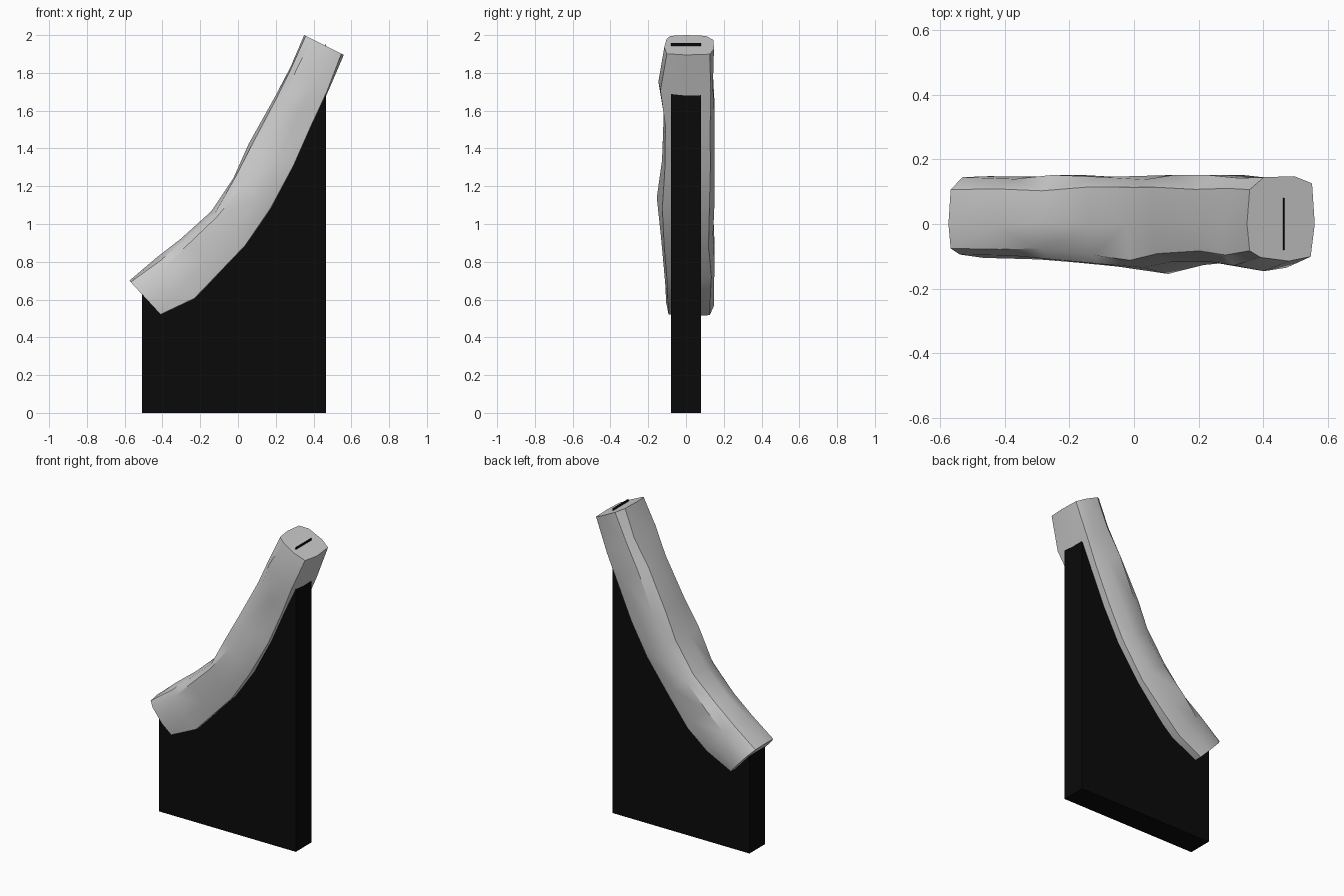
import bpy
import bmesh
import random
from mathutils import Vector

random.seed(4)
if "Cube" in bpy.data.objects:
    bpy.data.objects.remove(bpy.data.objects["Cube"], do_unlink=True)


def material(name, value):
    m = bpy.data.materials.new(name)
    m.use_nodes = True
    color = (value, value, value, 1)
    m.diffuse_color = color
    m.node_tree.nodes["Principled BSDF"].inputs["Base Color"].default_value = color
    return m


def finish(bm, name, mat):
    bmesh.ops.recalc_face_normals(bm, faces=bm.faces)
    mesh = bpy.data.meshes.new(name)
    bm.to_mesh(mesh)
    bm.free()
    obj = bpy.data.objects.new(name, mesh)
    mesh.materials.append(mat)
    bpy.context.collection.objects.link(obj)
    return obj


# Edges of the curved beam in the x-z plane, low end to high end
upper = [(-.575, .70), (-.43, .815), (-.30, .925), (-.14, 1.07), (-.02, 1.25),
         (.06, 1.42), (.19, 1.67), (.275, 1.84), (.35, 2.0)]
lower = [(-.40, .51), (-.22, .60), (-.10, .72), (.04, .88), (.19, 1.08),
         (.30, 1.30), (.40, 1.52), (.48, 1.69), (.56, 1.895)]
# Bulge of the front side at each station
front = [.105, .11, .115, .13, .15, .135, .125, .145, .115]
# Cross-section: fraction from lower to upper edge, share of the half depth
section = [(1, 0), (.96, -.72), (.8, -.9), (.38, -1), (.06, -.88),
           (0, 0), (.04, .85), (.3, 1), (.75, .98), (.96, .72)]

# Rough curved beam
bm = bmesh.new()
rings = []
last = len(upper) - 1
for i, (u, l, f) in enumerate(zip(upper, lower, front)):
    wobble = 0 if i in (0, last) else .009
    ring = []
    for t, s in section:
        p = Vector((l[0], 0, l[1])).lerp(Vector((u[0], 0, u[1])), t)
        p.y = s * (f if s < 0 else .148)
        # Shift each point a little along the beam and across it
        p += Vector([random.uniform(-wobble, wobble) for _ in range(3)])
        p.y = min(p.y, .152)
        ring.append(bm.verts.new(p))
    rings.append(ring)
n = len(section)
for a, b in zip(rings, rings[1:]):
    for k in range(n):
        j = (k + 1) % n
        bm.faces.new((a[k], a[j], b[j], b[k]))
bm.faces.new(rings[0])
bm.faces.new(rings[-1])
bmesh.ops.triangulate(bm, faces=[f for f in bm.faces if len(f.verts) == 4])
beam = finish(bm, "curved_beam", material("pale grey", .6))
bpy.context.view_layer.objects.active = beam
beam.select_set(True)
bpy.ops.object.shade_smooth_by_angle(angle=.6)
beam.select_set(False)

# Flat upright stand whose top follows the middle of the beam
middle = [((u[0] + l[0]) / 2, (u[1] + l[1]) / 2) for u, l in zip(upper, lower)]
left, right, depth = -.507, .467, .08
outline = [(left, 0), (right, 0), (right, 1.957)]
outline += [p for p in reversed(middle) if left < p[0] < .44] + [(left, .66)]
bm = bmesh.new()
face = bm.faces.new([bm.verts.new((x, -depth, z)) for x, z in outline])
sweep = bmesh.ops.extrude_face_region(bm, geom=[face])
bmesh.ops.translate(bm, vec=(0, 2 * depth, 0),
                    verts=[v for v in sweep["geom"] if isinstance(v, bmesh.types.BMVert)])
finish(bm, "stand", material("black", .003))
